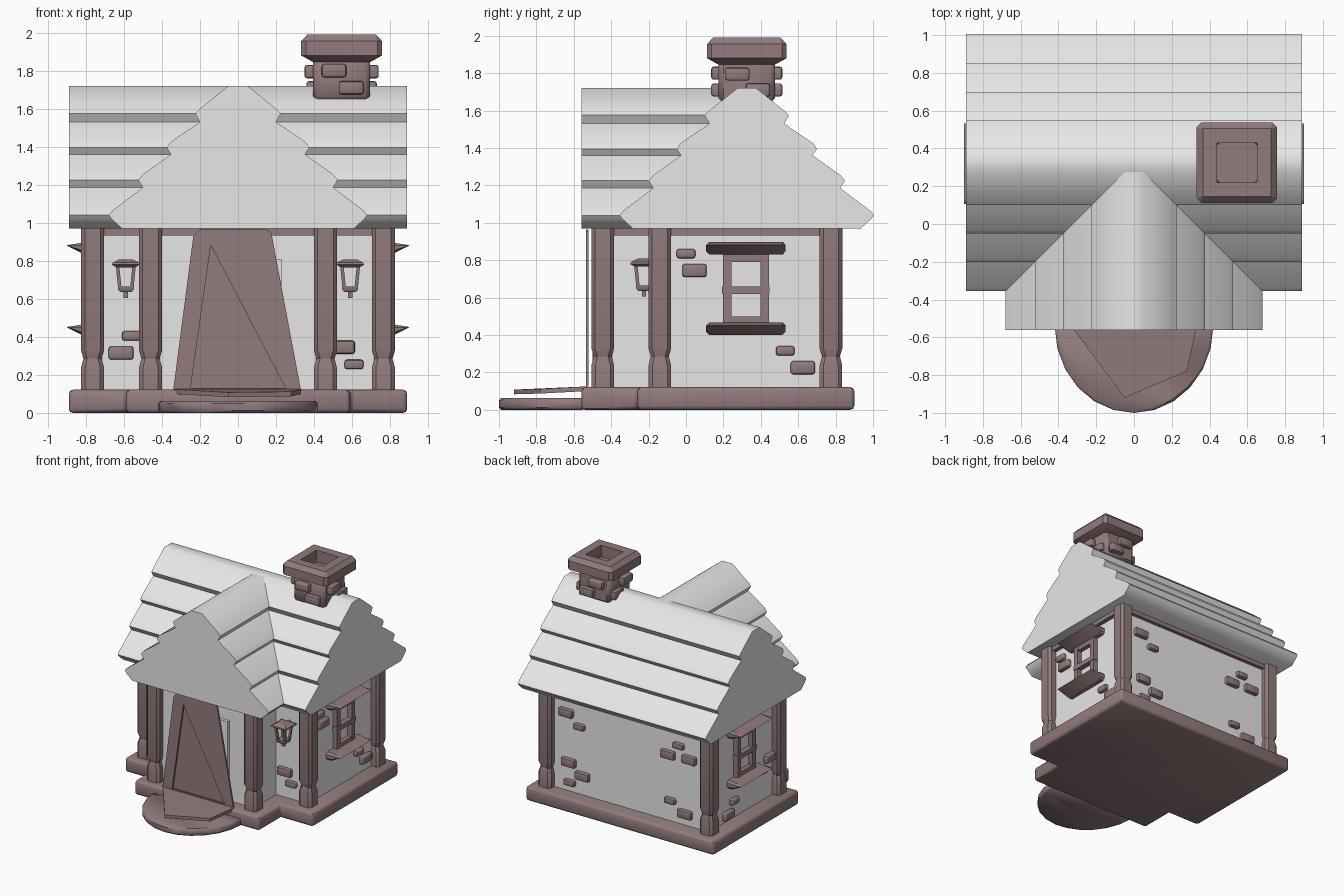
import bpy, bmesh, math
from mathutils import Vector

if "Cube" in bpy.data.objects:
    bpy.data.objects.remove(bpy.data.objects["Cube"])


def material(name, rgb):
    m = bpy.data.materials.new(name)
    m.diffuse_color = (*rgb, 1)
    m.use_nodes = True
    m.node_tree.nodes["Principled BSDF"].inputs["Base Color"].default_value = m.diffuse_color
    return m


GREY = material("pale grey", (0.8, 0.8, 0.8))
BROWN = material("dusty brown", (0.29, 0.2, 0.2))


def finish(name, bm, mat, bevel=0, seg=1, angle=45):
    bmesh.ops.recalc_face_normals(bm, faces=bm.faces)
    if bevel:
        sharp = [e for e in bm.edges if e.calc_face_angle(0) > 0.5]
        bmesh.ops.bevel(bm, geom=sharp, offset=bevel, segments=seg, profile=0.5,
                        affect='EDGES', clamp_overlap=True)
    me = bpy.data.meshes.new(name)
    bm.to_mesh(me)
    bm.free()
    me.materials.append(mat)
    ob = bpy.data.objects.new(name, me)
    bpy.context.collection.objects.link(ob)
    bpy.ops.object.select_all(action='DESELECT')
    ob.select_set(True)
    bpy.context.view_layer.objects.active = ob
    bpy.ops.object.shade_smooth_by_angle(angle=math.radians(angle))
    return ob


def loft(name, rings, mat, **kw):
    """Closed skin through rings of equal point count."""
    bm = bmesh.new()
    vs = [[bm.verts.new(p) for p in r] for r in rings]
    n = len(rings[0])
    for a, b in zip(vs, vs[1:]):
        for i in range(n):
            bm.faces.new((a[i], a[(i + 1) % n], b[(i + 1) % n], b[i]))
    bm.faces.new(vs[0])
    bm.faces.new(vs[-1])
    return finish(name, bm, mat, **kw)


def prism(name, pts, axis, a, b, mat, **kw):
    """Extrude a 2D profile along an axis (0 = x, 1 = y, 2 = z)."""
    put = lambda p, t: (p[:axis] + (t,) + p[axis:])
    return loft(name, [[put(tuple(p), t) for p in pts] for t in (a, b)], mat, **kw)


def box(name, c, s, mat, **kw):
    x, y, z = (v / 2 for v in s)
    pts = [(c[0] - x, c[1] - y), (c[0] + x, c[1] - y), (c[0] + x, c[1] + y), (c[0] - x, c[1] + y)]
    return prism(name, pts, 2, c[2] - z, c[2] + z, mat, **kw)


def square(cx, cy, z, h, cut=0.0):
    """Square ring of half width h, corners cut if asked."""
    if not cut:
        pts = [(-h, -h), (h, -h), (h, h), (-h, h)]
    else:
        k = h - cut
        pts = [(-k, -h), (k, -h), (h, -k), (h, k), (k, h), (-k, h), (-h, k), (-h, -k)]
    return [(cx + x, cy + y, z) for x, y in pts]


def mirrored(half):
    return half + [(-u, z) for u, z in reversed(half)]


# stepped roof: same profile for both gables
half = [(0.05, 1.72), (0.20, 1.60), (0.225, 1.575), (0.20, 1.53), (0.355, 1.425), (0.375, 1.395),
        (0.352, 1.36), (0.50, 1.255), (0.525, 1.225), (0.50, 1.185), (0.66, 1.065),
        (0.68, 1.04), (0.665, 1.02), (0.61, 0.97)]
roof = mirrored(half)
prism("main_roof", [(u + 0.325, z) for u, z in roof], 0, -0.89, 0.89, GREY)
prism("porch_roof", roof, 1, -0.56, 0.325, GREY)

# walls and top beams
box("main_walls", (0, 0.317, 0.53), (1.52, 0.915, 0.88), GREY)
box("porch_walls", (0, -0.29, 0.53), (0.92, 0.31, 0.88), GREY)
box("main_beam", (0, 0.317, 0.953), (1.59, 0.975, 0.04), BROWN)
box("porch_beam", (0, -0.29, 0.953), (0.99, 0.37, 0.04), BROWN)

# base slab and rounded step
side = [(0.89, 0.9), (0.89, -0.26), (0.59, -0.26), (0.59, -0.56)]
prism("base_slab", mirrored(side), 2, 0, 0.122, BROWN, bevel=0.022, seg=2)
arc = [(0.42 * math.cos(a), -0.54 - 0.46 * math.sin(a))
       for a in (math.pi * i / 12 for i in range(13))]
prism("door_step", arc, 2, 0, 0.062, BROWN, bevel=0.012)

# turned corner posts
for s in (-1, 1):
    for x, y in ((0.765, 0.775), (0.765, -0.14), (0.46, -0.445)):
        prof = [(0.12, 0.06), (0.24, 0.06), (0.285, 0.048), (0.33, 0.061), (0.97, 0.061)]
        loft("post", [square(s * x, y, z, h, 0.02) for z, h in prof], BROWN, angle=25)

# leaning door surround with a triangular opening, door panel behind
outer = [(-0.34, 0.125), (-0.235, 0.93), (-0.20, 0.965), (0.15, 0.965), (0.175, 0.95), (0.33, 0.125)]
inner = [(-0.25, 0.13), (-0.145, 0.87), (-0.143, 0.88), (-0.14, 0.88), (-0.137, 0.87), (0.25, 0.13)]
bm = bmesh.new()
rings = [[bm.verts.new((x, y, z)) for x, z in pts]
         for pts, y in ((outer, -0.535), (inner, -0.535), (inner, -0.52), (outer, -0.52))]
for r in range(4):
    a, b = rings[r], rings[(r + 1) % 4]
    for i in range(6):
        bm.faces.new((a[i], a[(i + 1) % 6], b[(i + 1) % 6], b[i]))
finish("door_surround", bm, BROWN, angle=20)
prism("door_panel", [(-0.27, 0.12), (-0.19, 0.92), (0.13, 0.92), (0.27, 0.12)], 1, -0.50, -0.47, BROWN)
box("door_reveal", (0, -0.45, 0.46), (0.46, 0.04, 0.7), GREY)

# tilted threshold plate floating over the step
plate = [(-0.34, -0.53, 0.125), (-0.05, -0.92, 0.108), (0.28, -0.78, 0.112), (0.335, -0.53, 0.125)]
loft("threshold_plate", [plate, [(x, y, z - 0.025) for x, y, z in plate]], BROWN)

# side windows
for s in (-1, 1):
    for y in (0.22, 0.42):
        box("window_stile", (s * 0.775, y, 0.645), (0.05, 0.045, 0.38), BROWN)
    for z, w, d in ((0.64, 0.255, 0.06), (0.81, 0.2, 0.045), (0.48, 0.2, 0.045)):
        box("window_rail", (s * 0.775, 0.32, z), (d, w, 0.04), BROWN)
    for z in (0.83, 0.40):
        wedge = [(s * 0.74, z), (s * 0.80, z), (s * 0.9, z + 0.052), (s * 0.80, z + 0.068), (s * 0.74, z + 0.068)]
        loft("window_ledge", [[(x, 0.32 + k * 0.213, min(max(q, z + c), z + 0.068 - c)) for x, q in wedge]
                              for k, c in ((-1, 0.018), (-0.92, 0), (0.92, 0), (1, 0.018))], BROWN, angle=25)

# bricks: (position along wall, height, large?)
BIG, SMALL = (0.13, 0.07), (0.10, 0.05)


def brick(axis, along, wall, z, size):
    c = (along, wall, z) if axis == 0 else (wall, along, z)
    s = (size[0], 0.06, size[1]) if axis == 0 else (0.06, size[0], size[1])
    box("brick", c, s, BROWN, bevel=0.013, seg=2)


for x, z, k in ((-0.615, 0.315, BIG), (-0.56, 0.405, SMALL), (0.55, 0.345, BIG), (0.61, 0.255, SMALL)):
    brick(0, x, -0.145, z, k)
for x, z, k in ((0.585, 0.79, BIG), (0.46, 0.70, SMALL), (0.56, 0.37, BIG), (0.43, 0.285, BIG),
                (0.55, 0.20, SMALL), (-0.48, 0.79, SMALL), (-0.38, 0.69, BIG), (-0.58, 0.695, BIG),
                (-0.40, 0.30, SMALL), (-0.54, 0.22, BIG)):
    brick(0, x, 0.78, z, k)
for y, z, k in ((0.0, 0.835, SMALL), (0.045, 0.745, BIG), (0.53, 0.315, SMALL), (0.625, 0.225, BIG)):
    brick(1, y, 0.765, z, k)
for y, z, k in ((-0.03, 0.46, BIG), (0.06, 0.38, SMALL), (0.45, 0.27, SMALL), (0.53, 0.18, BIG)):
    brick(1, y, -0.765, z, k)

# chimney: stack, hollow cap, bricks
CX, CY = 0.545, 0.325
box("chimney_stack", (CX, CY, 1.755), (0.3, 0.3, 0.23), BROWN, bevel=0.025)
cap = [(1.845, 0.15), (1.88, 0.213), (1.955, 0.213), (1.99, 0.18), (1.99, 0.105), (1.89, 0.105)]
loft("chimney_cap", [square(CX, CY, z, h, min(0.03, h * 0.12) if z < 1.98 else 0.001)
                     for z, h in cap], BROWN, angle=25)
for s in (-1, 1):
    brick(0, CX - 0.04, CY + s * 0.16, 1.80, BIG)
    brick(0, CX + 0.05, CY + s * 0.16, 1.71, BIG)
    brick(1, CY - 0.05, CX + s * 0.165, 1.795, BIG)
    brick(1, CY + 0.06, CX + s * 0.155, 1.71, BIG)

# wall lanterns
for s in (-1, 1):
    x, y = s * 0.59, -0.225
    loft("lantern_hood", [square(x, y, z, h) for z, h in
                          ((0.765, 0.05), (0.78, 0.073), (0.79, 0.07), (0.808, 0.035))], BROWN, angle=20)
    loft("lantern_base", [square(x, y, z, h) for z, h in ((0.635, 0.03), (0.65, 0.042), (0.665, 0.042))], BROWN)
    box("lantern_finial", (x, y, 0.625), (0.022, 0.022, 0.04), BROWN)
    for i in (-1, 1):
        for j in (-1, 1):
            loft("lantern_bar", [square(x + i * r, y + j * r, z, 0.009)
                                 for z, r in ((0.66, 0.032), (0.77, 0.043))], BROWN)
    box("lantern_bracket", (x, -0.16, 0.78), (0.025, 0.09, 0.025), BROWN)
